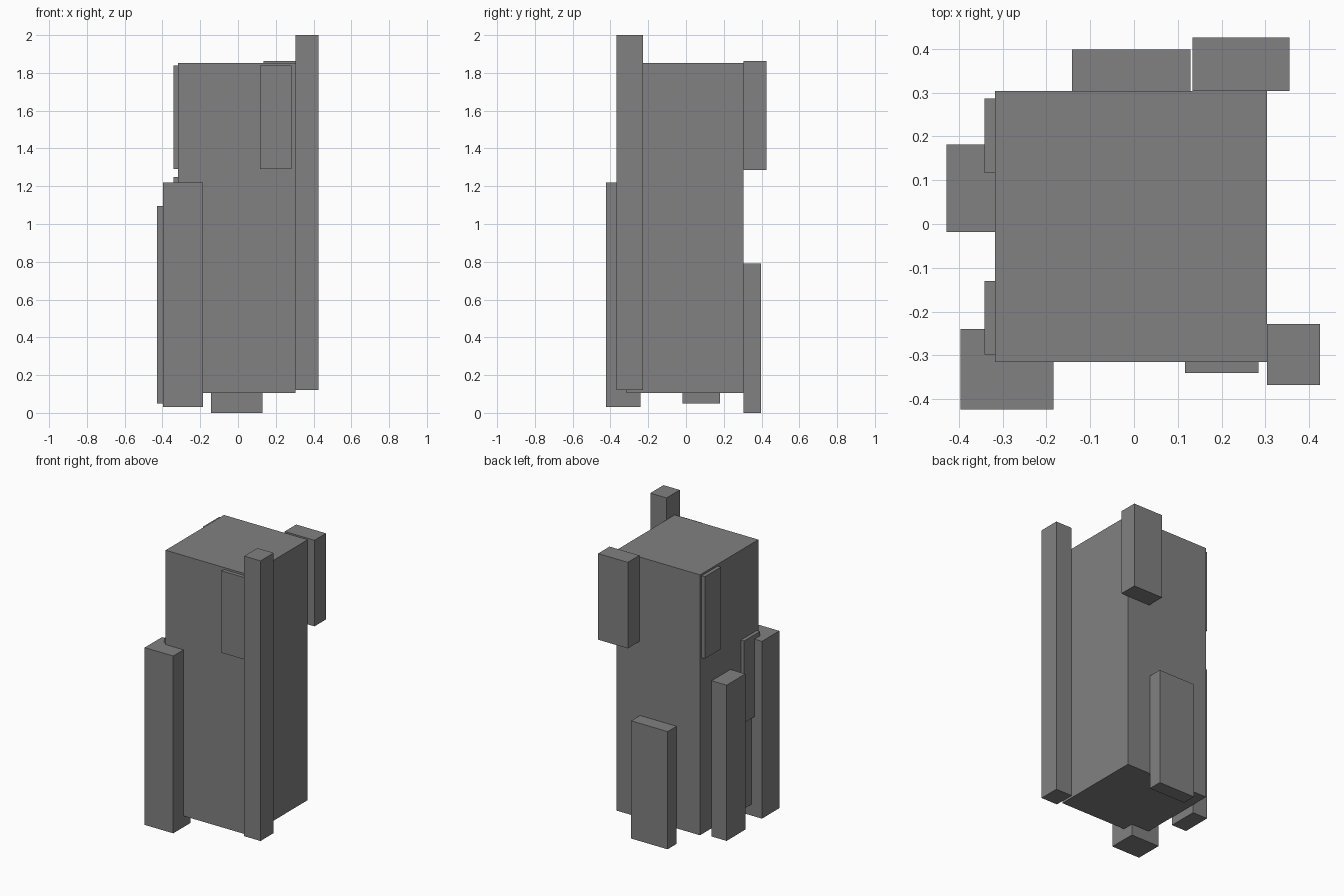
import bpy

if "Cube" in bpy.data.objects:
    bpy.data.objects.remove(bpy.data.objects["Cube"])

# Single flat grey for the whole model
grey = bpy.data.materials.new("mid_grey")
grey.diffuse_color = (0.22, 0.22, 0.22, 1.0)
grey.use_nodes = True
grey.node_tree.nodes["Principled BSDF"].inputs["Base Color"].default_value = grey.diffuse_color


def box(name, x, y, z):
    """Axis-aligned box from (min, max) pairs."""
    bpy.ops.mesh.primitive_cube_add(size=1)
    ob = bpy.context.object
    ob.name = name
    ob.location = [(a + b) / 2 for a, b in (x, y, z)]
    ob.scale = [b - a for a, b in (x, y, z)]
    bpy.ops.object.transform_apply(location=False, rotation=False, scale=True)
    ob.data.materials.append(grey)
    return ob


# Main tower
box("tower_body", (-0.317, 0.304), (-0.315, 0.304), (0.105, 1.853))

# Tall corner post, rising above the roof
box("corner_post", (0.304, 0.425), (-0.368, -0.228), (0.12, 2.0))

# Side blocks around the tower
box("front_left_block", (-0.396, -0.184), (-0.424, -0.24), (0.03, 1.22))
box("left_block", (-0.428, -0.317), (-0.018, 0.181), (0.05, 1.095))
box("back_block", (-0.142, 0.129), (0.304, 0.398), (0.0, 0.79))
box("back_upper_block", (0.134, 0.355), (0.304, 0.426), (1.285, 1.863))

# Shallow wall panels
box("front_panel", (0.116, 0.284), (-0.34, -0.315), (1.29, 1.84))
box("left_upper_panel", (-0.341, -0.317), (0.116, 0.286), (1.29, 1.84))
box("left_lower_panel", (-0.341, -0.317), (-0.298, -0.13), (0.70, 1.25))
